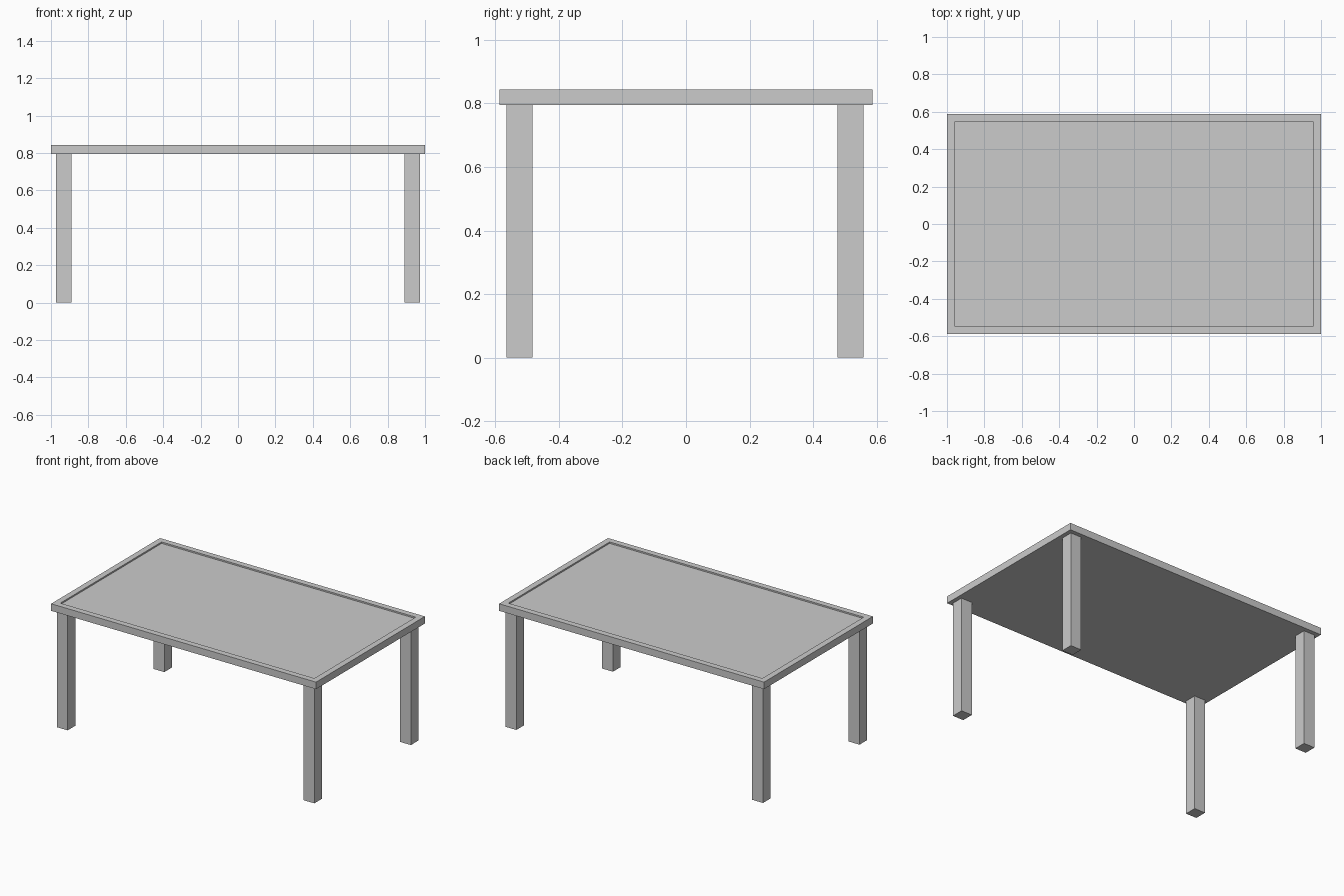
import bpy, bmesh

if "Cube" in bpy.data.objects:
    bpy.data.objects.remove(bpy.data.objects["Cube"])


def box(name, x0, x1, y0, y1, z0, z1):
    """Axis-aligned box given by its bounds."""
    bm = bmesh.new()
    bmesh.ops.create_cube(bm, size=1)
    for v in bm.verts:
        v.co.x = x1 if v.co.x > 0 else x0
        v.co.y = y1 if v.co.y > 0 else y0
        v.co.z = z1 if v.co.z > 0 else z0
    mesh = bpy.data.meshes.new(name)
    bm.to_mesh(mesh)
    bm.free()
    obj = bpy.data.objects.new(name, mesh)
    bpy.context.collection.objects.link(obj)
    return obj


UNDERSIDE, TOP = 0.795, 0.843
RIM, RECESS = 0.058, 0.01

# Tabletop with a raised rim around a shallow recessed panel
table = box("tabletop", -1, 1, -0.587, 0.587, UNDERSIDE, TOP)
bm = bmesh.new()
bm.from_mesh(table.data)
bm.normal_update()
top = max(bm.faces, key=lambda f: f.calc_center_median().z)
bmesh.ops.inset_region(bm, faces=[top], thickness=RIM)
panel = bmesh.ops.extrude_discrete_faces(bm, faces=[top])["faces"][0]
bmesh.ops.translate(bm, verts=panel.verts, vec=(0, 0, -RECESS))
bm.to_mesh(table.data)
bm.free()

# Four square legs near the corners
for side, x0, x1 in (("left", -0.972, -0.89), ("right", 0.89, 0.972)):
    for end, y0, y1 in (("front", -0.565, -0.483), ("back", 0.476, 0.558)):
        box(f"{end}_{side}_leg", x0, x1, y0, y1, 0, UNDERSIDE)
